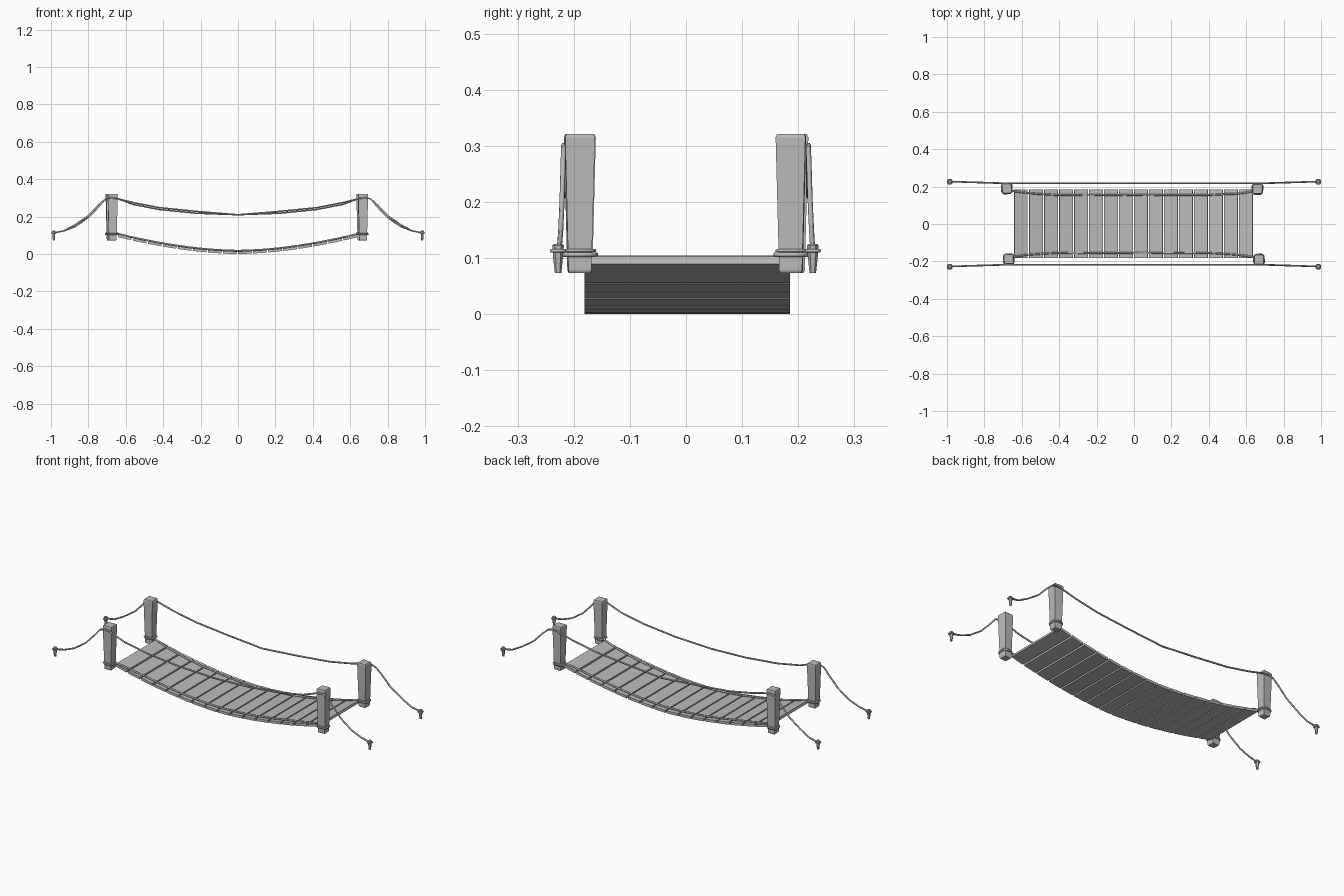
import bpy, bmesh, math, random
from mathutils import Matrix

if "Cube" in bpy.data.objects:
    bpy.data.objects.remove(bpy.data.objects["Cube"])

random.seed(4)


def material(name, c):
    m = bpy.data.materials.new(name)
    m.diffuse_color = (c, c, c, 1)
    m.use_nodes = True
    m.node_tree.nodes["Principled BSDF"].inputs["Base Color"].default_value = m.diffuse_color
    return m


GREY = material("plain grey", 0.5)


def finish(name, me):
    me.materials.clear()
    me.materials.append(GREY)
    ob = bpy.data.objects.new(name, me)
    bpy.context.collection.objects.link(ob)
    return ob


# stacked rings of n-sided sections, (z, half width) from bottom to top
def stack(name, x, y, rings, n=4, turn=0.0):
    bm = bmesh.new()
    loops = []
    for z, w in rings:
        r = w / math.cos(math.pi / n)
        loops.append([bm.verts.new((x + r * math.cos(turn + (i + .5) * 2 * math.pi / n),
                                    y + r * math.sin(turn + (i + .5) * 2 * math.pi / n), z))
                      for i in range(n)])
    for a, b in zip(loops, loops[1:]):
        for i in range(n):
            j = (i + 1) % n
            bm.faces.new((a[i], a[j], b[j], b[i]))
    bm.faces.new(loops[0][::-1])
    bm.faces.new(loops[-1])
    me = bpy.data.meshes.new(name)
    bm.to_mesh(me)
    bm.free()
    return finish(name, me)


# round rope along a list of points
def rope(name, pts, r, closed=False):
    cu = bpy.data.curves.new(name, 'CURVE')
    cu.dimensions = '3D'
    cu.bevel_depth = r
    cu.bevel_resolution = 1
    cu.use_fill_caps = True
    sp = cu.splines.new('POLY')
    sp.points.add(len(pts) - 1)
    for p, co in zip(sp.points, pts):
        p.co = (*co, 1)
    sp.use_cyclic_u = closed
    tmp = bpy.data.objects.new(name + "_path", cu)
    bpy.context.collection.objects.link(tmp)
    dg = bpy.context.evaluated_depsgraph_get()
    me = bpy.data.meshes.new_from_object(tmp.evaluated_get(dg))
    bpy.data.objects.remove(tmp)
    return finish(name, me)


# rope loop with chamfered square outline
def loop(name, x, y, z, h, r, turn=0.0):
    c = h * 0.6
    pts = [(h, -c), (h, c), (c, h), (-c, h), (-h, c), (-h, -c), (-c, -h), (c, -h)]
    ca, sa = math.cos(turn), math.sin(turn)
    return rope(name, [(x + a * ca - b * sa, y + a * sa + b * ca, z) for a, b in pts], r, True)


def deck_z(x):
    return 0.0075 + 0.09 * (abs(x) / 0.64) ** 1.75


# planks following the sag
N, PITCH = 16, 0.0803
for i in range(N):
    x = (i - (N - 1) / 2) * PITCH - 0.003
    slope = (deck_z(x + 0.03) - deck_z(x - 0.03)) / 0.06
    bm = bmesh.new()
    bmesh.ops.create_cube(bm, size=1, matrix=Matrix.Diagonal((0.073, 0.366, 0.014, 1)))
    bmesh.ops.transform(bm, verts=bm.verts, matrix=Matrix.Translation((x, 0.002, deck_z(x)))
                        @ Matrix.Rotation(-math.atan(slope), 4, 'Y'))
    me = bpy.data.meshes.new("plank")
    bm.to_mesh(me)
    bm.free()
    finish("plank_%02d" % (i + 1), me)

# posts with their lashings
for x, y, t in ((-0.68, 0.19, .06), (0.66, 0.187, -.03), (-0.67, -0.188, .03), (0.668, -0.19, .05)):
    stack("post", x, y, [(0.073, 0.018), (0.078, 0.0205), (0.315, 0.0265), (0.321, 0.024)], 4, t)
    loop("post_lashing", x, y, 0.106, 0.027, 0.0045, t)
    loop("post_lashing_upper", x, y, 0.113, 0.025, 0.003, t)

# stakes with their rope loops
for sx in (-1, 1):
    for y in (-0.228, 0.226):
        x = sx * 0.985
        stack("stake", x, y, [(0.073, 0.005), (0.10, 0.0075), (0.122, 0.009), (0.125, 0.007)], 6)
        loop("stake_loop", x, y, 0.113, 0.0115, 0.0035)

# hand ropes: stake, post top, sagging span, post top, stake
HALF = [(0.985, 0.113), (0.93, 0.124), (0.87, 0.152), (0.80, 0.20), (0.745, 0.258),
        (0.71, 0.294), (0.685, 0.301), (0.65, 0.298), (0.56, 0.270), (0.42, 0.243),
        (0.22, 0.223)]
for s in (-1, 1):
    prof = [(-x, z) for x, z in HALF] + [(0, 0.21)] + HALF[::-1]
    pts = []
    for x, z in prof:
        y = 0.218 + 0.009 * max(0, (abs(x) - 0.7) / 0.285)
        dz = 0 if abs(x) > 0.9 or 0.6 < abs(x) < 0.72 or x == 0 else s * 0.005
        pts.append((x, s * y, z + dz))
    rope("hand_rope", pts, 0.0045)

# deck ropes lying along the plank edges
for s in (-1, 1):
    pts = []
    for i in range(25):
        x = -0.645 + 1.29 * i / 24
        y = 0.155 + 0.022 * (abs(x) / 0.645) ** 6 + random.uniform(-.0015, .0015)
        pts.append((x, s * y, deck_z(x) + 0.0105))
    rope("deck_rope", pts, 0.005)
